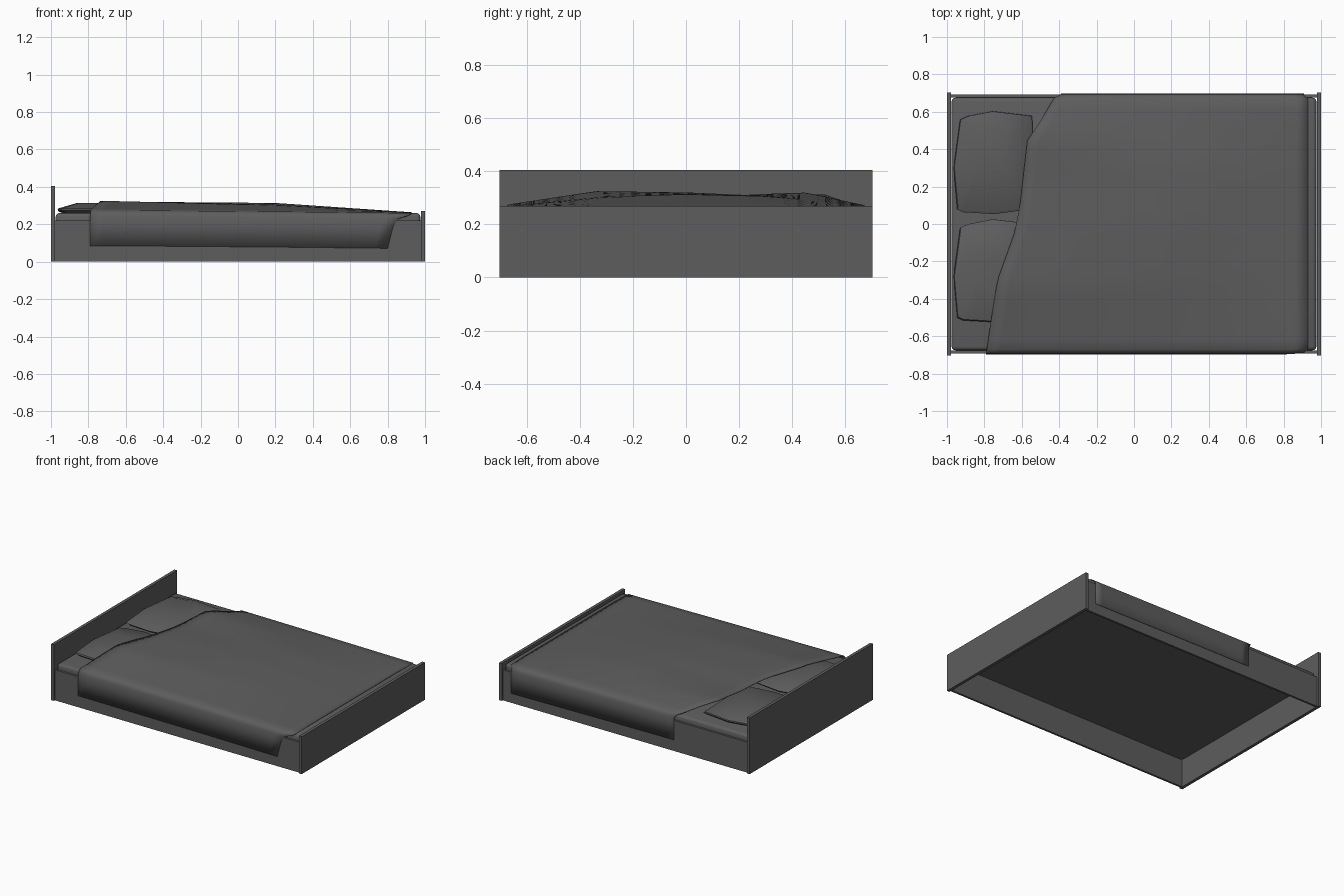
import bpy, bmesh, math
from mathutils import Vector

cube = bpy.data.objects.get("Cube")
if cube:
    bpy.data.objects.remove(cube)

grey = bpy.data.materials.new("dark_grey")
grey.use_nodes = True
colour = (0.11, 0.11, 0.11, 1)
grey.diffuse_color = colour
grey.node_tree.nodes["Principled BSDF"].inputs["Base Color"].default_value = colour


def finish(name, bm, smooth=None):
    bmesh.ops.recalc_face_normals(bm, faces=bm.faces)
    mesh = bpy.data.meshes.new(name)
    bm.to_mesh(mesh)
    bm.free()
    ob = bpy.data.objects.new(name, mesh)
    bpy.context.collection.objects.link(ob)
    mesh.materials.append(grey)
    if smooth:
        bpy.ops.object.select_all(action='DESELECT')
        ob.select_set(True)
        bpy.context.view_layer.objects.active = ob
        bpy.ops.object.shade_smooth_by_angle(angle=math.radians(smooth))
    return ob


def box(name, lo, hi, bevel=0):
    lo, hi = Vector(lo), Vector(hi)
    bm = bmesh.new()
    bmesh.ops.create_cube(bm, size=1)
    for v in bm.verts:
        v.co = (lo + hi) / 2 + v.co * (hi - lo)
    if bevel:
        edges = [e for e in bm.edges if any(v.co.z > lo.z + 0.01 for v in e.verts)]
        bmesh.ops.bevel(bm, geom=edges, offset=bevel, segments=3, profile=0.5, affect='EDGES')
    return finish(name, bm, 40 if bevel else None)


def lerp(points, t):
    """Piecewise linear lookup in a list of (position, value)."""
    if t <= points[0][0]:
        return points[0][1]
    for (a, u), (b, v) in zip(points, points[1:]):
        if t <= b:
            return u + (v - u) * (t - a) / (b - a)
    return points[-1][1]


# Frame
box("headboard", (-1, -0.703, 0), (-0.978, 0.703, 0.405))
box("footboard", (0.978, -0.703, 0), (1, 0.703, 0.27))
for side, s in (("right", -1), ("left", 1)):
    y = sorted((s * 0.677, s * 0.692))
    box(side + "_rail", (-0.978, y[0], 0), (0.978, y[1], 0.22))

# Mattress
box("mattress", (-0.975, -0.675, 0.2), (0.975, 0.675, 0.26), 0.02)

# Pillows: stacked rings, rising to an off-centre plateau
OUTLINE = [(-0.2, -0.25), (-0.22, -0.03), (-0.185, 0.23), (-0.14, 0.25), (-0.01, 0.275),
           (0.2, 0.25), (0.21, 0), (0.18, -0.25), (0, -0.275), (-0.17, -0.265)]


def pillow(name, cx, cy, peak, flip):
    bm = bmesh.new()
    rings = [(0.86, 0.258, 0), (0.97, 0.268, 0), (1, 0.277, 0), (0.97, 0.285, 0.1), (0.45, 0.313, 1)]
    loops = []
    for scale, z, shift in rings:
        loops.append([bm.verts.new((cx + x * scale - 0.02 * shift,
                                    cy + flip * y * scale + peak * shift, z)) for x, y in OUTLINE])
    for a, b in zip(loops, loops[1:]):
        for i in range(len(a)):
            j = (i + 1) % len(a)
            bm.faces.new((a[i], a[j], b[j], b[i]))
    bm.faces.new(loops[0])
    bm.faces.new(loops[-1])
    finish(name, bm, 35)


pillow("right_pillow", -0.745, -0.25, -0.03, 1)
pillow("left_pillow", -0.745, 0.328, 0.07, 1)

# Blanket: height across the bed at the head, middle and foot
HEAD = [(-0.67, 0.275), (-0.34, 0.325), (0, 0.321), (0.22, 0.311), (0.46, 0.325), (0.67, 0.275)]
MIDDLE = [(-0.67, 0.268), (-0.3, 0.304), (0, 0.314), (0.3, 0.308), (0.67, 0.268)]
FOOT = [(-0.67, 0.26), (-0.5, 0.264), (0.5, 0.264), (0.67, 0.26)]
HEAD_EDGE = [(-0.69, -0.79), (-0.55, -0.77), (-0.3, -0.73), (-0.05, -0.64), (0.1, -0.61),
             (0.45, -0.57), (0.55, -0.5), (0.67, -0.43), (0.695, -0.39)]


def top_height(x, y):
    return lerp([(-0.7, lerp(HEAD, y)), (0.2, lerp(MIDDLE, y)), (0.93, lerp(FOOT, y))], x)


bm = bmesh.new()
# Each column holds y, the drop below the top edge, and where it ends at the foot
drape = [(0.686, 0.012, 0.91), (0.694, 0.03, 0.86), (0.696, 0.07, 0.83), (0.697, 0.19, 0.8)]
columns = [(-y, d, x) for y, d, x in reversed(drape)]
columns += [(-0.67 + 1.34 * i / 24, 0, 0.93) for i in range(25)]
columns += [(y, d, 0.91) for y, d, x in drape]
STEPS = 24
grid = []
for y, drop, end in columns:
    start = lerp(HEAD_EDGE, y)
    col = []
    for i in range(STEPS + 1):
        x = start + (end - start) * i / STEPS
        col.append(bm.verts.new((x, y, top_height(x, y) - drop)))
    grid.append(col)
for a, b in zip(grid, grid[1:]):
    for i in range(STEPS):
        bm.faces.new((a[i], b[i], b[i + 1], a[i + 1]))
blanket = finish("blanket", bm, 60)
if blanket.data.polygons[len(blanket.data.polygons) // 2].normal.z < 0:
    blanket.data.flip_normals()
thick = blanket.modifiers.new("thickness", 'SOLIDIFY')
thick.thickness = 0.004
thick.offset = -1
